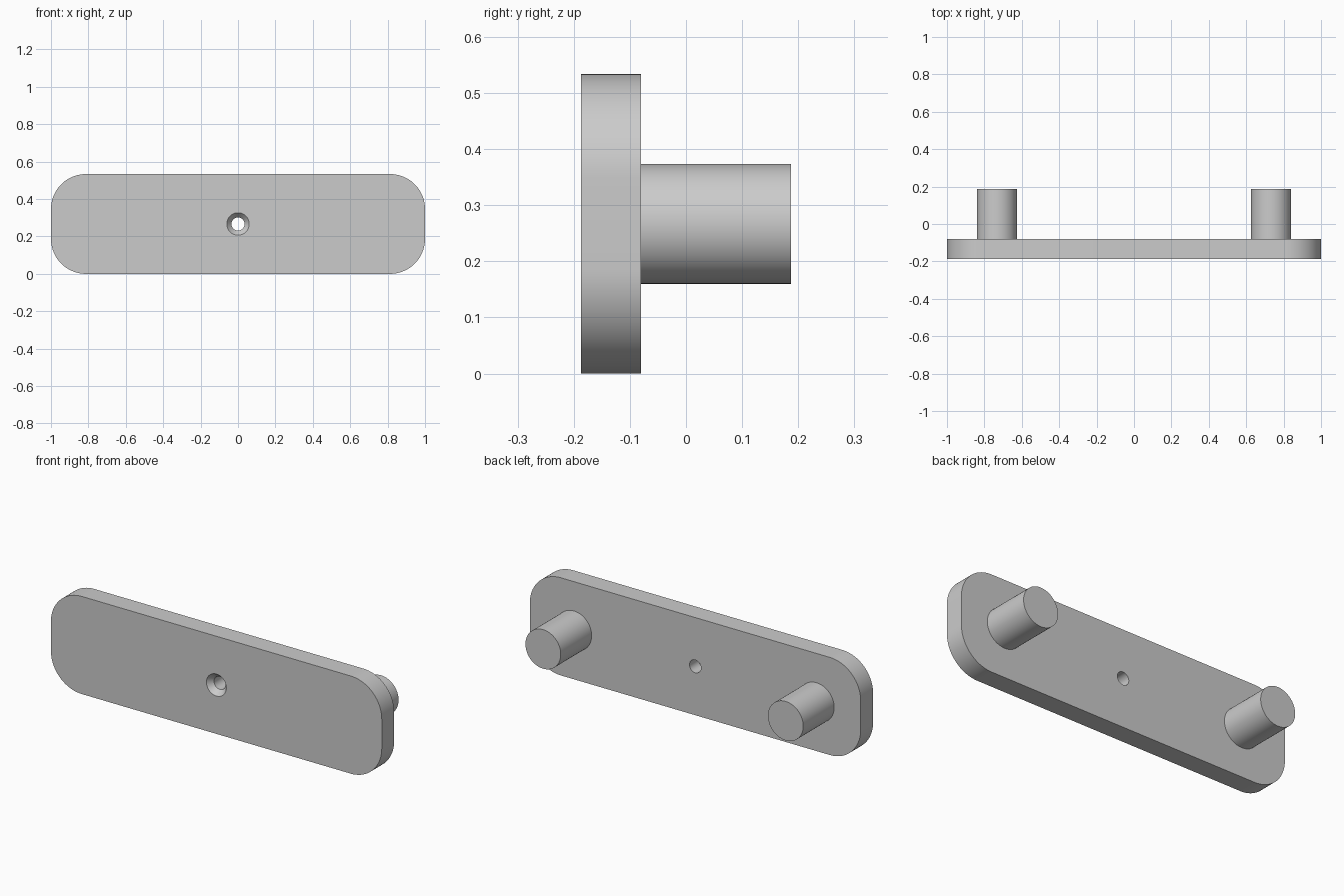
import bpy, bmesh
from math import sin, cos, pi, radians

cube = bpy.data.objects.get("Cube")
if cube:
    bpy.data.objects.remove(cube, do_unlink=True)

FRONT, PLATE_BACK, PEG_END = -0.187, -0.08, 0.187
HALF_W, HALF_H, CORNER = 1.0, 0.2667, 0.187
STEPS = 20  # segments per quarter turn

grey = bpy.data.materials.new("plain grey")
grey.use_nodes = True
grey.diffuse_color = (0.6, 0.6, 0.6, 1)
grey.node_tree.nodes["Principled BSDF"].inputs["Base Color"].default_value = (0.6, 0.6, 0.6, 1)


def ring(bm, y, radius, dx=0.0, dz=0.0, cx=0.0):
    """Circle facing the front; dx and dz spread its quarters into a rounded rectangle."""
    verts = []
    for q, (sx, sz) in enumerate([(1, 1), (-1, 1), (-1, -1), (1, -1)]):
        for i in range(STEPS):
            # spread quarters include both ends, plain circles stay evenly spaced
            t = i / (STEPS - 1) if dx else i / STEPS
            a = (q + t) * pi / 2
            verts.append(bm.verts.new((cx + sx * dx + radius * cos(a), y,
                                       HALF_H + sz * dz + radius * sin(a))))
    return verts


def bridge(bm, a, b):
    n = len(a)
    for i in range(n):
        j = (i + 1) % n
        bm.faces.new((a[i], a[j], b[j], b[i]))


def finish(bm, name):
    bmesh.ops.recalc_face_normals(bm, faces=bm.faces[:])
    mesh = bpy.data.meshes.new(name)
    bm.to_mesh(mesh)
    bm.free()
    mesh.materials.append(grey)
    obj = bpy.data.objects.new(name, mesh)
    bpy.context.collection.objects.link(obj)
    bpy.ops.object.select_all(action='DESELECT')
    obj.select_set(True)
    bpy.context.view_layer.objects.active = obj
    bpy.ops.object.shade_smooth_by_angle(angle=radians(30))


# Rounded plate with a countersunk screw hole, as a closed loop of rings
bm = bmesh.new()
dx, dz = HALF_W - CORNER, HALF_H - CORNER
rings = [
    ring(bm, FRONT, CORNER, dx, dz),
    ring(bm, PLATE_BACK, CORNER, dx, dz),
    ring(bm, PLATE_BACK, 0.035),
    ring(bm, FRONT + 0.03, 0.035),
    ring(bm, FRONT, 0.06),
]
for a, b in zip(rings, rings[1:] + rings[:1]):
    bridge(bm, a, b)
finish(bm, "plate")

# Two round pegs on the back
for side, x in (("left", 0.733), ("right", -0.733)):
    bm = bmesh.new()
    base = ring(bm, PLATE_BACK, 0.1067, cx=x)
    tip = ring(bm, PEG_END, 0.1067, cx=x)
    bridge(bm, base, tip)
    bm.faces.new(base)
    bm.faces.new(tip)
    finish(bm, side + "_peg")
